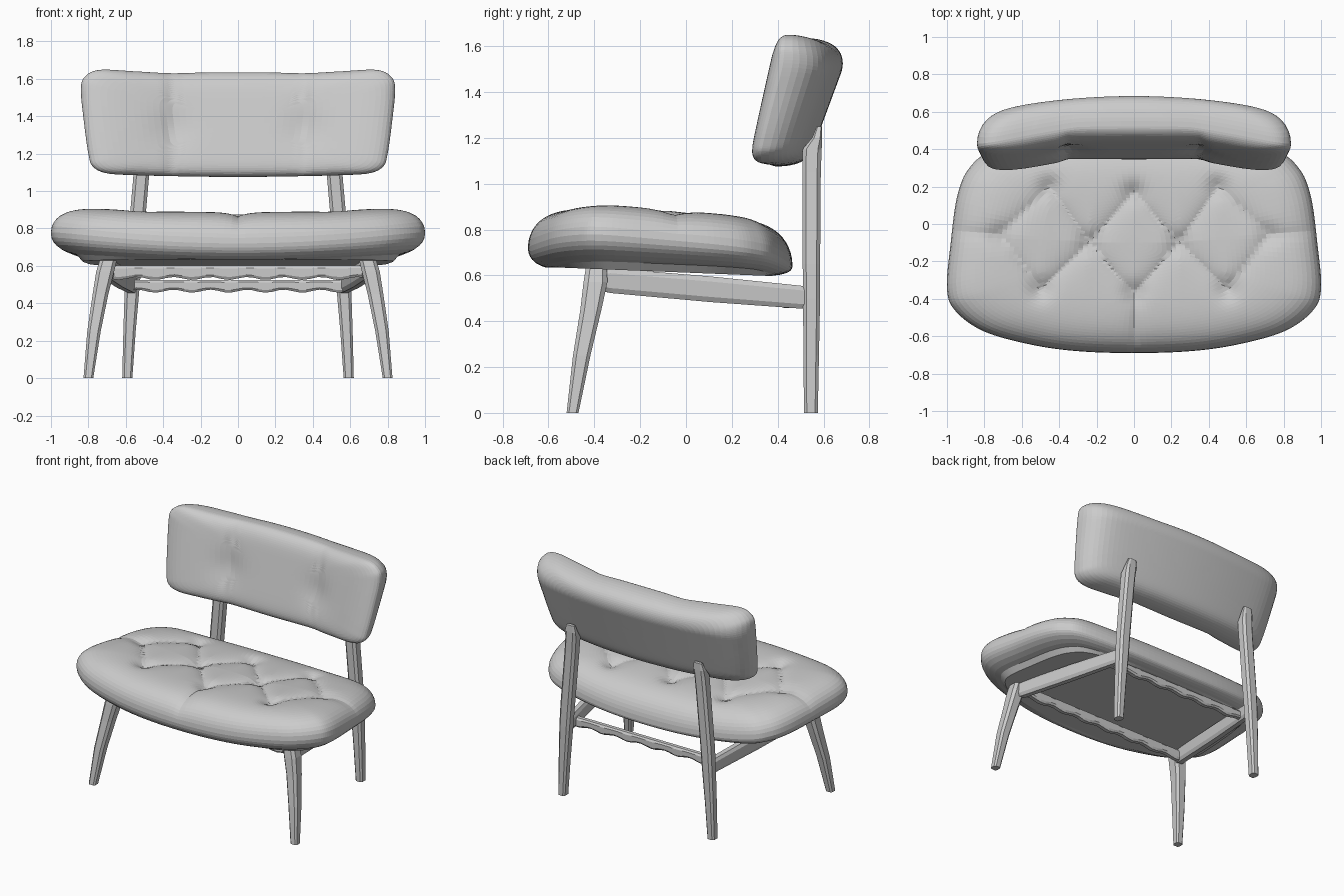
import bpy, math
from mathutils import Vector
from mathutils.geometry import intersect_point_line

if "Cube" in bpy.data.objects:
    bpy.data.objects.remove(bpy.data.objects["Cube"])


def make(name, verts, faces, mirror=False):
    me = bpy.data.meshes.new(name)
    me.from_pydata([tuple(v) for v in verts], [], faces)
    me.update()
    ob = bpy.data.objects.new(name, me)
    bpy.context.collection.objects.link(ob)
    bpy.context.view_layer.objects.active = ob
    ob.select_set(True)
    bpy.ops.object.mode_set(mode='EDIT')
    bpy.ops.mesh.select_all(action='SELECT')
    bpy.ops.mesh.normals_make_consistent(inside=False)
    bpy.ops.object.mode_set(mode='OBJECT')
    ob.select_set(False)
    if mirror:
        ob.modifiers.new("Mirror", 'MIRROR').use_axis[0] = True
    return ob


def smooth_loop(half, sub):
    """Mirror a half outline in x and round it with a Catmull-Rom curve."""
    loop = half + [(-x, y) for x, y in reversed(half) if x > 0]
    p = [Vector(q) for q in loop]
    out, n = [], len(p)
    for i in range(n):
        a, b, c, d = p[i - 1], p[i], p[(i + 1) % n], p[(i + 2) % n]
        for k in range(sub):
            t = k / sub
            out.append(0.5 * (2 * b + (c - a) * t + (2 * a - 5 * b + 4 * c - d) * t * t
                              + (3 * b - a - 3 * c + d) * t ** 3))
    return out


def pillow(name, outline, centre, rings, place):
    """Closed cushion from scaled copies of an outline; place() gives the 3D point."""
    c, n = Vector(centre), len(outline)
    verts = [place(c.x, c.y, 0, 1)]
    for f, side in rings:
        for o in outline:
            q = c + (o - c) * f
            verts.append(place(q.x, q.y, f, side))
    verts.append(place(c.x, c.y, 0, -1))
    last, faces = len(verts) - 1, []
    for i in range(n):
        j = (i + 1) % n
        faces.append((0, 1 + i, 1 + j))
        for r in range(len(rings) - 1):
            s, t = 1 + r * n, 1 + (r + 1) * n
            faces.append((s + i, t + i, t + j, s + j))
        s = 1 + (len(rings) - 1) * n
        faces.append((s + i, last, s + j))
    return make(name, verts, faces)


def beam(name, pts, sizes, u, v, mirror=True):
    """Bar with chamfered corners through pts; sizes are half widths along u and v."""
    u, v = Vector(u), Vector(v)
    sec = [(1, .6), (.6, 1), (-.6, 1), (-1, .6), (-1, -.6), (-.6, -1), (.6, -1), (1, -.6)]
    verts = [Vector(p) + u * a * s[0] + v * b * s[1] for p, s in zip(pts, sizes) for a, b in sec]
    m = len(pts)
    faces = [tuple(range(8)), tuple(range((m - 1) * 8, m * 8))]
    for r in range(m - 1):
        for i in range(8):
            j = (i + 1) % 8
            faces.append((r * 8 + i, r * 8 + j, r * 8 + 8 + j, r * 8 + 8 + i))
    return make(name, verts, faces, mirror)


# Seat cushion: tufting buttons and the seams that join them
buttons = [(0, .17), (.45, .2), (.24, -.1), (.72, -.06), (.5, -.35), (0, -.37)]
links = [(0, 2), (2, 4), (2, 5), (2, 1), (1, 3), (3, 4)]
seams = [(buttons[a], buttons[b]) for a, b in links]
seams += [((.72, -.06), (1, -.04)), ((0, -.37), (0, -.7))]
seams = [(Vector((*a, 0)), Vector((*b, 0))) for a, b in seams]


def tuft(x, y):
    p = Vector((abs(x), y, 0))
    d = 9
    for a, b in seams:
        q, t = intersect_point_line(p, a, b)
        q = a.lerp(b, min(max(t, 0), 1))
        d = min(d, (p - q).length)
    k = min((p - Vector((*b, 0))).length for b in buttons)
    return .024 * math.exp(-d / .05) + .022 * math.exp(-(k / .06) ** 2)


def seat_point(x, y, f, side):
    mid = .672 - .07 * y + .08 * x * x
    if side > 0:
        top = .866 - .06 * y + .09 * abs(x) ** 3 - tuft(x, y)
        z = mid + (top - mid) * math.sqrt(max(0, 1 - f ** 6))
    elif f < .84:
        z = .612 - .04 * y
    else:
        low = .606 - .03 * y + .045 * x * x
        z = mid + (low - mid) * math.sqrt(max(0, 1 - f ** 11))
    return Vector((x, y, z))


seat_outline = smooth_loop([(0, -.69), (.3, -.68), (.55, -.645), (.8, -.575), (.95, -.47),
                            (1, -.35), (.98, -.1), (.945, .15), (.88, .3), (.75, .39),
                            (.4, .45), (0, .465)], 8)
top = [i / 40 for i in range(1, 37)] + [.925, .95, .97, .985, .995]
seat_rings = [(f, 1) for f in top] + [(1, 1)]
seat_rings += [(f, -1) for f in (.995, .985, .97, .94, .9, .86, .83, .4)]
pillow("seat", seat_outline, (0, -.1), seat_rings, seat_point)


# Backrest: leaning cushion, bent forward at both ends, with two stitched seams
def back_point(x, z, f, side):
    h, a = z - 1.1, abs(x)
    front = .332 + .235 * h - .085 * max(0, (a - .3) / .45)
    rear = .535 + .37 * h - .075 * (x / .75) ** 2 - 4 * max(0, z - 1.48) ** 2
    rim = front + .36 * (rear - front)
    if side > 0:
        d = a - .355
        front += .01 * math.exp(-(d / .035) ** 2)
        front += .018 * math.exp(-(d * d + (z - 1.33) ** 2) / .012)
        y = rim + (front - rim) * math.sqrt(max(0, 1 - f ** 8))
    else:
        y = rim + (rear - rim) * math.sqrt(max(0, 1 - f ** 12))
    return Vector((x, y, z))


back_outline = smooth_loop([(0, 1.075), (.18, 1.077), (.355, 1.08), (.55, 1.085), (.7, 1.095),
                            (.775, 1.13), (.8, 1.2), (.825, 1.38), (.84, 1.54), (.82, 1.61),
                            (.74, 1.648), (.55, 1.64), (.36, 1.63), (.18, 1.634), (0, 1.635)], 8)
back_f = [i / 24 for i in range(1, 22)] + [.91, .94, .965, .985, .995]
back_rings = [(f, 1) for f in back_f] + [(1, 1)] + [(f, -1) for f in reversed(back_f)]
pillow("backrest", back_outline, (0, 1.36), back_rings, back_point)

# Legs, mirrored left and right
X, Y, Z = (1, 0, 0), (0, 1, 0), (0, 0, 1)
beam("front_legs", [(.8, -.495, 0), (.77, -.455, .25), (.735, -.415, .45), (.71, -.395, .57),
                    (.69, -.39, .645)],
     [(.026, .026), (.036, .038), (.042, .046), (.048, .052), (.045, .045)], X, Y)
beam("back_legs", [(.592, .545, 0), (.58, .546, .25), (.565, .548, .5), (.555, .547, .65),
                   (.52, .548, 1.05), (.512, .55, 1.15), (.508, .572, 1.2), (.505, .582, 1.25)],
     [(.027, .03), (.033, .034), (.04, .037), (.042, .038), (.042, .04), (.042, .042),
      (.042, .022), (.03, .012)], X, Y)

# Side rails joining front and back legs
beam("side_rails", [(.7, -.39, .578), (.69, -.33, .577), (.63, .1, .54), (.57, .5, .505),
                    (.565, .54, .502)],
     [(.03, .04), (.03, .054), (.03, .056), (.028, .05), (.026, .045)], X, Z)


# Cross rails with a gently rippled lower edge
def cross_rail(name, y, z, half, tall):
    n = 33
    xs = [half * (2 * i / (n - 1) - 1) for i in range(n)]
    wave = [.004 * math.sin(x * 32) for x in xs]
    beam(name, [(x, y, z + w) for x, w in zip(xs, wave)],
         [(.022, tall - w) for w in wave], Y, Z, False)


cross_rail("front_cross_rail", -.33, .567, .68, .034)
cross_rail("back_cross_rail", .44, .495, .58, .03)
